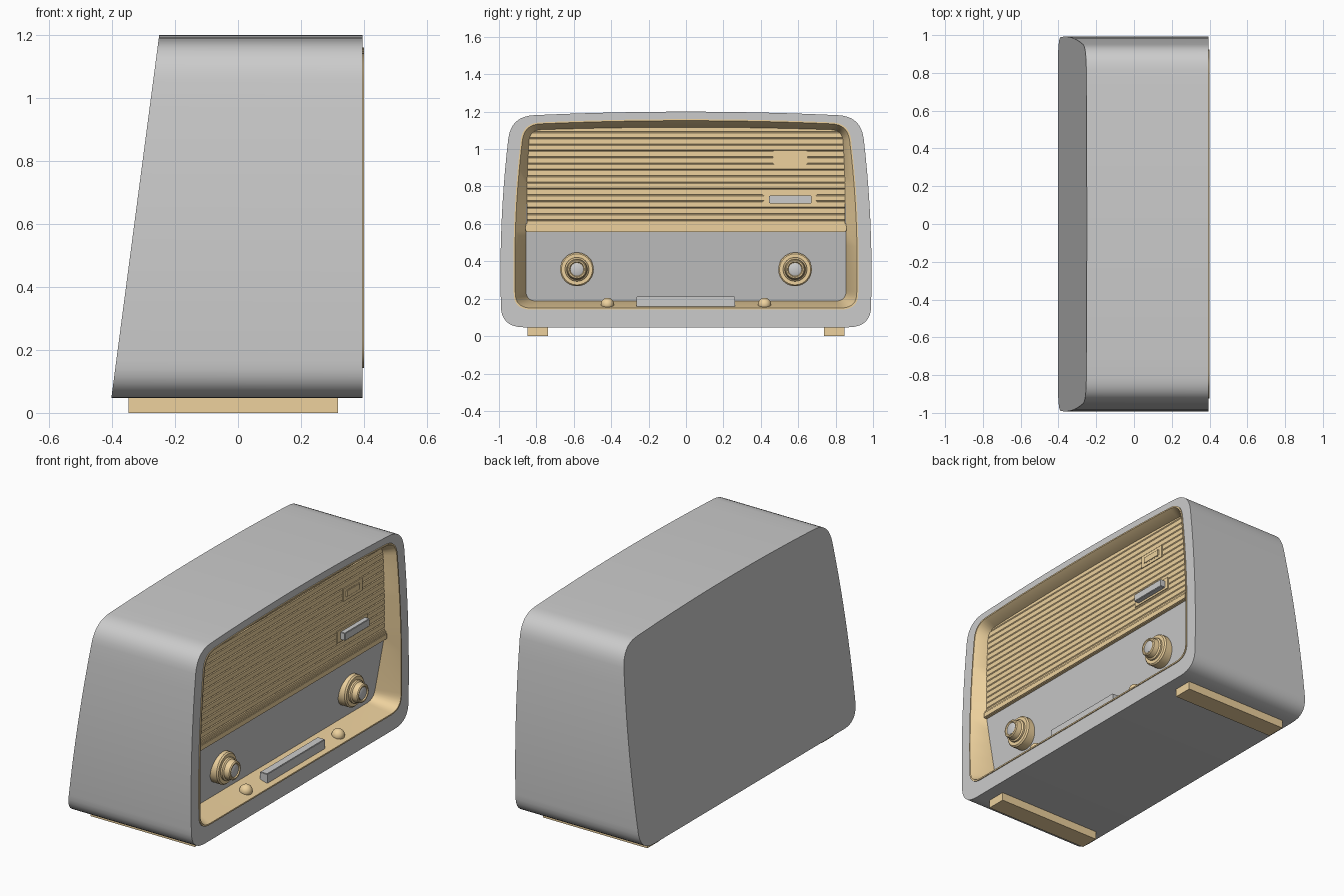
import bpy, bmesh, math
from mathutils import Matrix

if "Cube" in bpy.data.objects:
    bpy.data.objects.remove(bpy.data.objects["Cube"])

gold = bpy.data.materials.new("gold")
gold.diffuse_color = (0.85, 0.64, 0.34, 1)
gold.use_nodes = True
gold.node_tree.nodes["Principled BSDF"].inputs["Base Color"].default_value = gold.diffuse_color


def finish(name, bm, mat=None, angle=35):
    bmesh.ops.recalc_face_normals(bm, faces=bm.faces)
    me = bpy.data.meshes.new(name)
    bm.to_mesh(me)
    bm.free()
    ob = bpy.data.objects.new(name, me)
    bpy.context.collection.objects.link(ob)
    if mat:
        me.materials.append(mat)
    bpy.ops.object.select_all(action='DESELECT')
    ob.select_set(True)
    bpy.context.view_layer.objects.active = ob
    bpy.ops.object.shade_smooth_by_angle(angle=math.radians(angle))
    return ob


def outline(zb, wb, wt, zs, zt, bulge, r):
    """Closed (y, z) loop: flat bottom, bulged sides, crowned top, round corners."""
    def side(t):
        return wb + (wt - wb) * t + 4 * bulge * t * (1 - t), zb + (zs - zb) * t

    def top(t):
        return wt * (1 - t), zs + (zt - zs) * (1 - (1 - t) ** 2)

    def fillet(a, c, b, n=8):
        return [tuple((1-t)**2*a[k] + 2*t*(1-t)*c[k] + t*t*b[k] for k in (0, 1))
                for t in (i / n for i in range(n + 1))]

    ts, tt = r / (zs - zb), r / wt
    s0, s1 = side(ts), side(1 - ts)
    half = fillet((wb - r, zb), (s0[0] + .003, zb), s0)
    half += [side(ts + (1 - 2 * ts) * i / 10) for i in range(1, 10)]
    half += fillet(s1, (wt, zs), top(tt))
    half += [top(tt + (1 - tt) * i / 8) for i in range(1, 8)]
    return half + [(0, zt)] + [(-y, z) for y, z in reversed(half)]


def loft(name, loops, mat=None, cap=False):
    """Skin (outline, x) pairs; x is a number or a function of z."""
    bm = bmesh.new()
    rings = [[bm.verts.new((x(z) if callable(x) else x, y, z)) for y, z in pts]
             for pts, x in loops]
    for a, b in zip(rings, rings[1:]):
        for i in range(len(a)):
            j = (i + 1) % len(a)
            bm.faces.new((a[i], a[j], b[j], b[i]))
    if cap:
        bm.faces.new(rings[0])
        bm.faces.new(rings[-1])
    return finish(name, bm, mat)


def box(name, x, y, z, mat=None, bevel=0):
    bm = bmesh.new()
    bmesh.ops.create_cube(bm, size=1)
    for v in bm.verts:
        v.co = [(r[0] + r[1]) / 2 + c * (r[1] - r[0]) for c, r in zip(v.co, (x, y, z))]
    if bevel:
        bmesh.ops.bevel(bm, geom=bm.edges[:], offset=bevel, segments=2, affect='EDGES')
    return finish(name, bm, mat)


def turned(name, profile, y, z, mat=None, n=40):
    """Revolve (x, radius) points about an x-axis line through y, z."""
    ring = [(math.cos(2 * math.pi * i / n), math.sin(2 * math.pi * i / n)) for i in range(n)]
    return loft(name, [([(y + r * c, z + r * s) for c, s in ring], x) for x, r in profile],
                mat, True)


def panel_x(z):
    """Depth of the recessed front: upright above, leaning back below the ledge."""
    return .335 if z > .57 else .335 - .07 * (.57 - z) / .38


# cabinet with slanted back and open recess
outer = outline(.047, .985, .935, 1.175, 1.2, .026, .12)
opening = outline(.142, .918, .872, 1.138, 1.16, .022, .09)
loft("cabinet", [(outer, lambda z: -.402 + .152 * (z - .047) / 1.153),
                 (outer, .395), (opening, .395), (opening, .22)], None, True)

# gold bezel lining the recess
lip = outline(.150, .910, .864, 1.131, 1.152, .022, .085)
inner = outline(.187, .855, .835, 1.100, 1.115, .008, .06)
loft("bezel", [(opening, .393), (opening, .4), (lip, .4), (inner, panel_x),
               (inner, lambda z: panel_x(z) - .02)], gold)

# lower control panel
bm = bmesh.new()
q = [bm.verts.new((panel_x(z), y, z))
     for y, z in ((-.87, .165), (.87, .165), (.87, .57), (-.87, .57))]
bm.faces.new(q)
finish("control_panel", bm)

# ribbed upper grille
bm = bmesh.new()
ribs, z0, z1 = 16, .585, 1.125
step = (z1 - z0) / ribs
prof = []
for i in range(ribs):
    z = z0 + i * step
    prof += [(.334, z), (.338, z + step * .12), (.338, z + step * .88)]
rows = [[bm.verts.new((x, y, z)) for y in (-.85, .85)] for x, z in prof + [(.334, z1)]]
for a, b in zip(rows, rows[1:]):
    bm.faces.new((a[0], a[1], b[1], b[0]))
finish("grille", bm, gold, 20)

# ledge between the panels
box("ledge", (.31, .352), (-.858, .858), (.557, .592), gold, .004)
box("ledge_step", (.31, .344), (-.856, .856), (.59, .602), gold)

# tuning window and plain badge plate
box("window_frame", (.32, .343), (.41, .70), (.69, .77), gold, .006)
box("window_bar", (.33, .372), (.445, .67), (.708, .752), None, .003)
box("badge_plate", (.32, .343), (.465, .65), (.91, .995), gold, .006)
box("badge_inset", (.33, .348), (.495, .62), (.932, .973), gold, .004)

# left and right knobs, floor buttons, feet
for s, side in ((-1, "left"), (1, "right")):
    y = s * .583
    turned(side + "_knob_flange", [(.27, .09), (.334, .09), (.342, .083), (.342, .066)],
           y, .357, gold)
    turned(side + "_knob", [(.30, .064), (.352, .064), (.358, .056), (.388, .052),
                            (.393, .047), (.393, .040), (.387, .036)], y, .357, gold)
    turned(side + "_knob_cap", [(.37, .034), (.388, .034), (.391, .028)], y, .357)
    bm = bmesh.new()
    bmesh.ops.create_uvsphere(bm, u_segments=20, v_segments=12, radius=.035,
                              matrix=Matrix.Translation((.345, s * .42, .17)))
    finish(side + "_button", bm, gold)
    box(side + "_foot", (-.347, .318), sorted((s * .737, s * .848)), (0, .055), gold)

# push bar on the recess floor
box("push_bar", (.325, .372), (-.265, .262), (.155, .212), None, .003)
